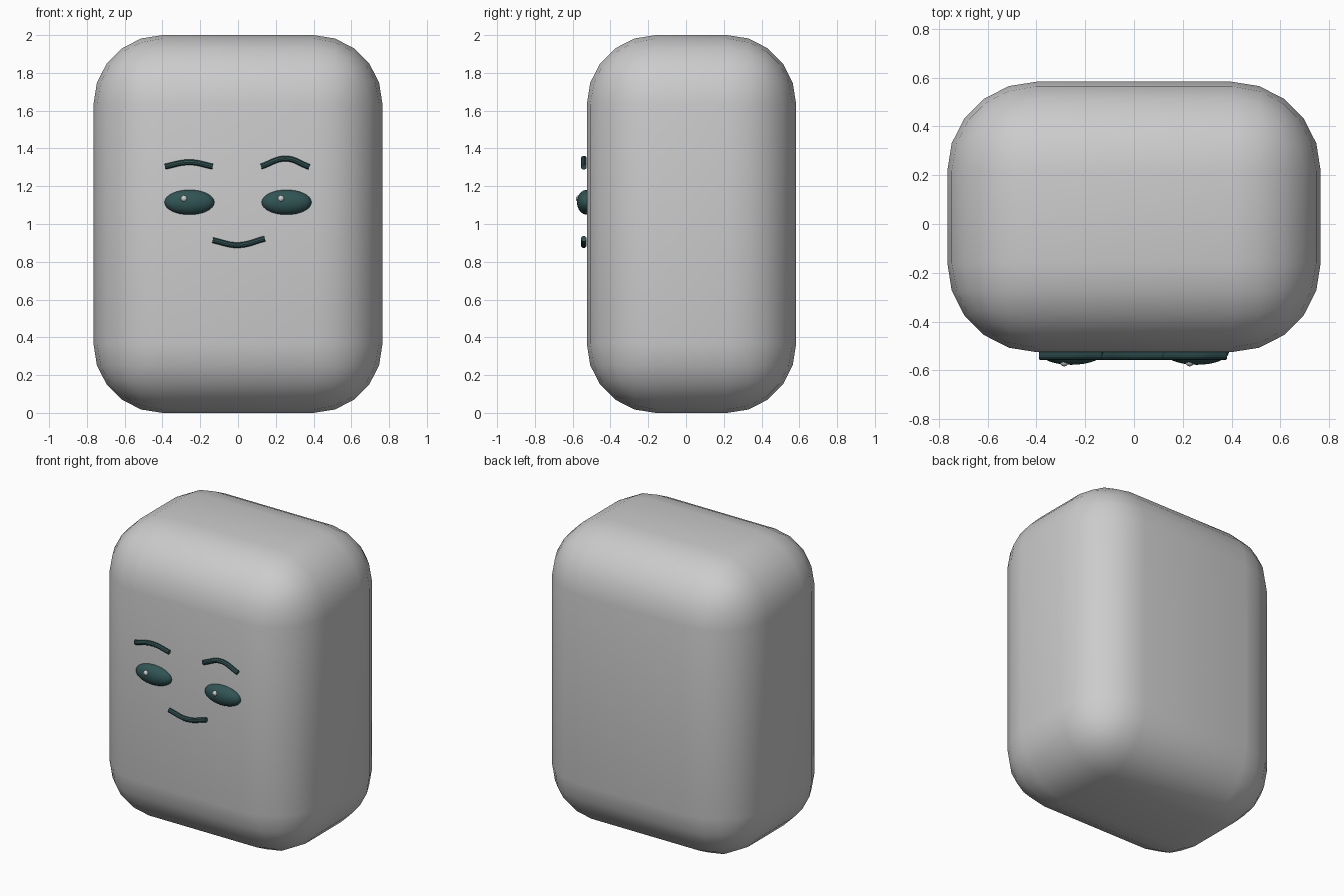
import bpy

if "Cube" in bpy.data.objects:
    bpy.data.objects.remove(bpy.data.objects["Cube"])


def material(name, rgb):
    m = bpy.data.materials.new(name)
    m.diffuse_color = (*rgb, 1)
    m.use_nodes = True
    m.node_tree.nodes["Principled BSDF"].inputs["Base Color"].default_value = m.diffuse_color
    return m


DARK = material("dark_teal", (0.03, 0.09, 0.09))
WHITE = material("white", (0.9, 0.9, 0.88))


def smooth(ob):
    bpy.ops.object.select_all(action='DESELECT')
    ob.select_set(True)
    bpy.context.view_layer.objects.active = ob
    bpy.ops.object.shade_smooth_by_angle()


def ellipsoid(name, centre, radii, mat, segments=32, rings=16):
    bpy.ops.mesh.primitive_uv_sphere_add(segments=segments, ring_count=rings,
                                         radius=1, location=centre)
    ob = bpy.context.object
    ob.name = name
    ob.scale = radii
    bpy.ops.object.transform_apply(location=False, rotation=False, scale=True)
    ob.data.materials.append(mat)
    smooth(ob)


def stroke(name, points, y=-0.541, radius=0.0155):
    """Round tube through (x, z) points, lying on the front face."""
    cu = bpy.data.curves.new(name, 'CURVE')
    cu.dimensions = '3D'
    cu.bevel_depth = radius
    cu.bevel_resolution = 3
    cu.use_fill_caps = True
    sp = cu.splines.new('BEZIER')
    sp.resolution_u = 8
    sp.bezier_points.add(len(points) - 1)
    for bp, (x, z) in zip(sp.bezier_points, points):
        bp.co = (x, y, z)
        bp.handle_left_type = bp.handle_right_type = 'AUTO'
    ob = bpy.data.objects.new(name, cu)
    bpy.context.collection.objects.link(ob)
    bpy.ops.object.select_all(action='DESELECT')
    ob.select_set(True)
    bpy.context.view_layer.objects.active = ob
    bpy.ops.object.convert(target='MESH')
    ob = bpy.context.object
    ob.data.materials.append(DARK)
    smooth(ob)


# Rounded block body
bpy.ops.mesh.primitive_cube_add(size=1, location=(0, 0.029, 1))
body = bpy.context.object
body.name = "body"
body.scale = (1.53, 1.108, 2)
bpy.ops.object.transform_apply(location=False, rotation=False, scale=True)
bev = body.modifiers.new("rounding", 'BEVEL')
bev.width = 0.365
bev.segments = 5
bpy.ops.object.modifier_apply(modifier=bev.name)
smooth(body)

# Eyes, with highlights both shifted to the same side
for side, x in (("left", -0.257), ("right", 0.257)):
    ellipsoid(f"eye_{side}", (x, -0.525, 1.115), (0.132, 0.052, 0.066), DARK)
    ellipsoid(f"eye_highlight_{side}", (x - 0.029, -0.566, 1.134),
              (0.0175, 0.0175, 0.0175), WHITE, 16, 8)

# Brows (the right one is arched higher) and smile
stroke("brow_left", [(-0.387, 1.304), (-0.257, 1.327), (-0.134, 1.304)])
stroke("brow_right", [(0.122, 1.304), (0.252, 1.346), (0.377, 1.302)])
stroke("mouth", [(-0.134, 0.914), (0.0, 0.888), (0.142, 0.922)])
